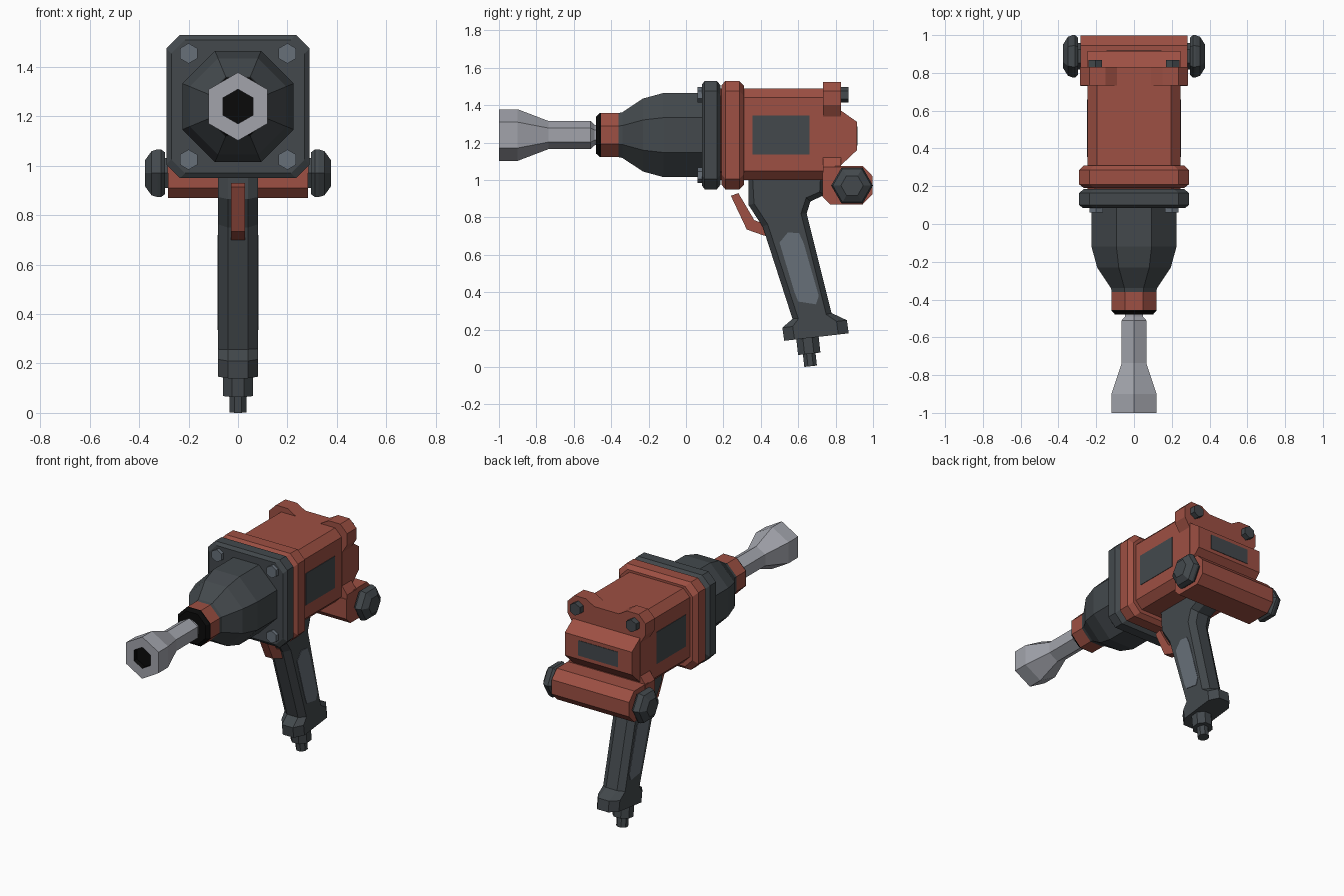
import bpy, bmesh
from math import cos, sin, pi
from mathutils import Vector

if "Cube" in bpy.data.objects:
    bpy.data.objects.remove(bpy.data.objects["Cube"])


def mat(name, rgb):
    m = bpy.data.materials.new(name)
    m.diffuse_color = (*rgb, 1)
    m.use_nodes = True
    m.node_tree.nodes["Principled BSDF"].inputs["Base Color"].default_value = m.diffuse_color
    return m


RED = mat("brick_red", (0.34, 0.08, 0.056))
DARK = mat("charcoal", (0.056, 0.066, 0.073))
SLATE = mat("slate_grey", (0.135, 0.16, 0.19))
STEEL = mat("steel", (0.36, 0.37, 0.41))
BLACK = mat("black", (0.003, 0.003, 0.003))
AXIS = 1.24                       # height of the drive axis
OCT = 1 / cos(pi / 8)             # octagon apothem -> radius


def finish(bm, name, mats):
    bmesh.ops.recalc_face_normals(bm, faces=bm.faces)
    me = bpy.data.meshes.new(name)
    bm.to_mesh(me)
    bm.free()
    for m in mats:
        me.materials.append(m)
    ob = bpy.data.objects.new(name, me)
    bpy.context.collection.objects.link(ob)
    return ob


def loft(name, rings, mats, special=()):
    """Skin closed rings with capped ends; segments listed in special use material 1."""
    bm = bmesh.new()
    vs = [[bm.verts.new(p) for p in r] for r in rings]
    n = len(vs[0])
    for k in range(len(vs) - 1):
        for i in range(n):
            j = (i + 1) % n
            f = bm.faces.new((vs[k][i], vs[k][j], vs[k + 1][j], vs[k + 1][i]))
            f.material_index = int(k in special)
    bm.faces.new(vs[0])
    bm.faces.new(vs[-1]).material_index = int(len(vs) - 1 in special)
    return finish(bm, name, mats)


def lathe(name, origin, axis, n, phase, profile, mats, special=()):
    o, d = Vector(origin), Vector(axis).normalized()
    u = Vector((0, 1, 0)) if abs(d.x) > 0.9 else Vector((1, 0, 0))
    v = d.cross(u)
    rings = [[o + d * t + u * r * cos(phase + 2 * pi * i / n) + v * r * sin(phase + 2 * pi * i / n)
              for i in range(n)] for t, r in profile]
    return loft(name, rings, mats, special)


def prism(name, prof, half, m, inset=0, depth=0):
    """Extrude a y-z profile across x; optional raised, chamfered sides."""
    bm = bmesh.new()
    a, b = [[bm.verts.new((s * half, y, z)) for y, z in prof] for s in (-1, 1)]
    n = len(prof)
    for i in range(n):
        j = (i + 1) % n
        bm.faces.new((a[i], a[j], b[j], b[i]))
    sides = [bm.faces.new(a[::-1]), bm.faces.new(b)]
    bmesh.ops.recalc_face_normals(bm, faces=bm.faces)
    if inset:
        bmesh.ops.inset_individual(bm, faces=sides, thickness=inset, depth=depth)
    return finish(bm, name, [m])


def square(y, hx, z0, z1, c):
    """Square ring with cut corners."""
    return [(hx, y, z0 + c), (hx, y, z1 - c), (hx - c, y, z1), (c - hx, y, z1),
            (-hx, y, z1 - c), (-hx, y, z0 + c), (c - hx, y, z0), (hx - c, y, z0)]


def flange(name, steps, m):
    return loft(name, [square(y, 0.29 - i, 0.95 + i, 1.53 - i, 0.055) for y, i in steps], [m])


# Hex socket with bore
lathe("socket", (0, 0, AXIS), (0, 1, 0), 6, pi / 6,
      [(-.45, .05), (-.49, .055), (-.51, .075), (-.735, .075), (-.9, .138), (-1, .138),
       (-1, .07), (-.97, .07)], [STEEL, BLACK], (6, 7))

# Nose ring with black seal, and hammer case
lathe("nose_ring", (0, 0, AXIS), (0, 1, 0), 8, pi / 8,
      [(-.455, .118 * OCT), (-.36, .118 * OCT)], [RED])
lathe("nose_seal", (0, 0, AXIS), (0, 1, 0), 8, pi / 8,
      [(-.48, .1 * OCT), (-.46, .118 * OCT), (-.455, .118 * OCT)], [BLACK])
lathe("hammer_case", (0, 0, AXIS), (0, 1, 0), 8, pi / 8,
      [(-.37, .116 * OCT), (-.34, .122 * OCT), (-.23, .195 * OCT), (-.12, .225 * OCT),
       (.12, .225 * OCT)], [DARK])

# Flanges and motor body
flange("front_flange", ((.085, .02), (.1, 0), (.165, 0), (.185, .025)), DARK)
flange("body_flange", ((.19, .025), (.21, 0), (.285, 0), (.31, .025)), RED)
loft("motor_body", [square(y, .245, 1.0, 1.49, .048) for y in (.15, .78)], [RED])

# Rear plate with raised corner ears
half = [(.09, 1.49), (.15, 1.525), (.235, 1.525), (.285, 1.475), (.285, 1.40), (.248, 1.34),
        (.248, 1.12), (.285, 1.07), (.285, .97)]
outline = half + [(-x, z) for x, z in reversed(half)]
loft("rear_plate", [[(x, y, z) for x, z in outline] for y in (.732, .83)], [RED])
prism("rear_cover", [(.8, 1.39), (.83, 1.37), (.915, 1.31), (.915, 1.16), (.83, 1.08), (.8, 1.06)],
      .245, RED)

# Cross bar with end caps
prism("cross_bar", [(.73, 1.04), (.73, .91), (.77, .87), (.945, .87), (.998, .925), (.998, 1.02),
                    (.945, 1.075), (.8, 1.075)], .283, RED)
for s, side in ((-1, "left"), (1, "right")):
    lathe("bar_cap_" + side, (0, .888, .97), (s, 0, 0), 6, 0,
          [(.27, .07), (.296, .07), (.296, .098), (.312, .112), (.325, .112), (.35, .103),
           (.377, .06)], [DARK])
    # Bolts
    for z, pos in ((1.455, "upper"), (1.025, "lower")):
        lathe(f"front_bolt_{pos}_{side}", (s * .2, 0, z), (0, 1, 0), 6, pi / 6,
              [(.062, .041), (.1, .041)], [SLATE])
    lathe("rear_bolt_" + side, (s * .205, 0, 1.455), (0, 1, 0), 6, pi / 6,
          [(.82, .042), (.868, .042)], [DARK])

# Thin side and rear panels
prism("side_panels", [(.355, 1.135), (.66, 1.135), (.66, 1.345), (.355, 1.345)], .248, DARK)
prism("rear_panel", [(.912, 1.185), (.918, 1.185), (.918, 1.285), (.912, 1.285)], .145, DARK)

# Handle with octagonal foot, grip inlays and trigger
prism("handle", [(.335, 1.03), (.335, .865), (.41, .75), (.575, .24), (.6, .2), (.76, .22),
                 (.78, .28), (.645, .82), (.665, .885), (.74, .92), (.74, 1.03)],
      .04, DARK, .03, .04)
foot = []
for y0, z0, y1, z1 in ((.525, .14, .87, .18), (.515, .21, .86, .25), (.575, .262, .775, .29)):
    right = [(.04, 0), (.08, .16), (.08, .84), (.04, 1)]
    foot.append([(x * s, y0 + (y1 - y0) * t, z0 + (z1 - z0) * t)
                 for s, pts in ((1, right), (-1, right[::-1])) for x, t in pts])
loft("handle_foot", foot, [DARK])
prism("grip_inlays", [(.5, .665), (.545, .72), (.605, .715), (.63, .66), (.71, .38), (.695, .335),
                      (.6, .35), (.58, .4)], .083, SLATE)
prism("trigger", [(.24, .915), (.28, .93), (.365, .785), (.46, .75), (.46, .69), (.41, .705),
                  (.325, .735)], .028, RED)

# Air inlet fitting under the handle
down = (0, .11, -1)
lathe("inlet_collar", (0, .648, .17), down, 8, pi / 8, [(0, .06 * OCT), (.1, .06 * OCT)], [DARK])
lathe("inlet_nipple", (0, .648, .17), down, 8, pi / 8, [(.05, .034 * OCT), (.167, .034 * OCT)], [DARK])
